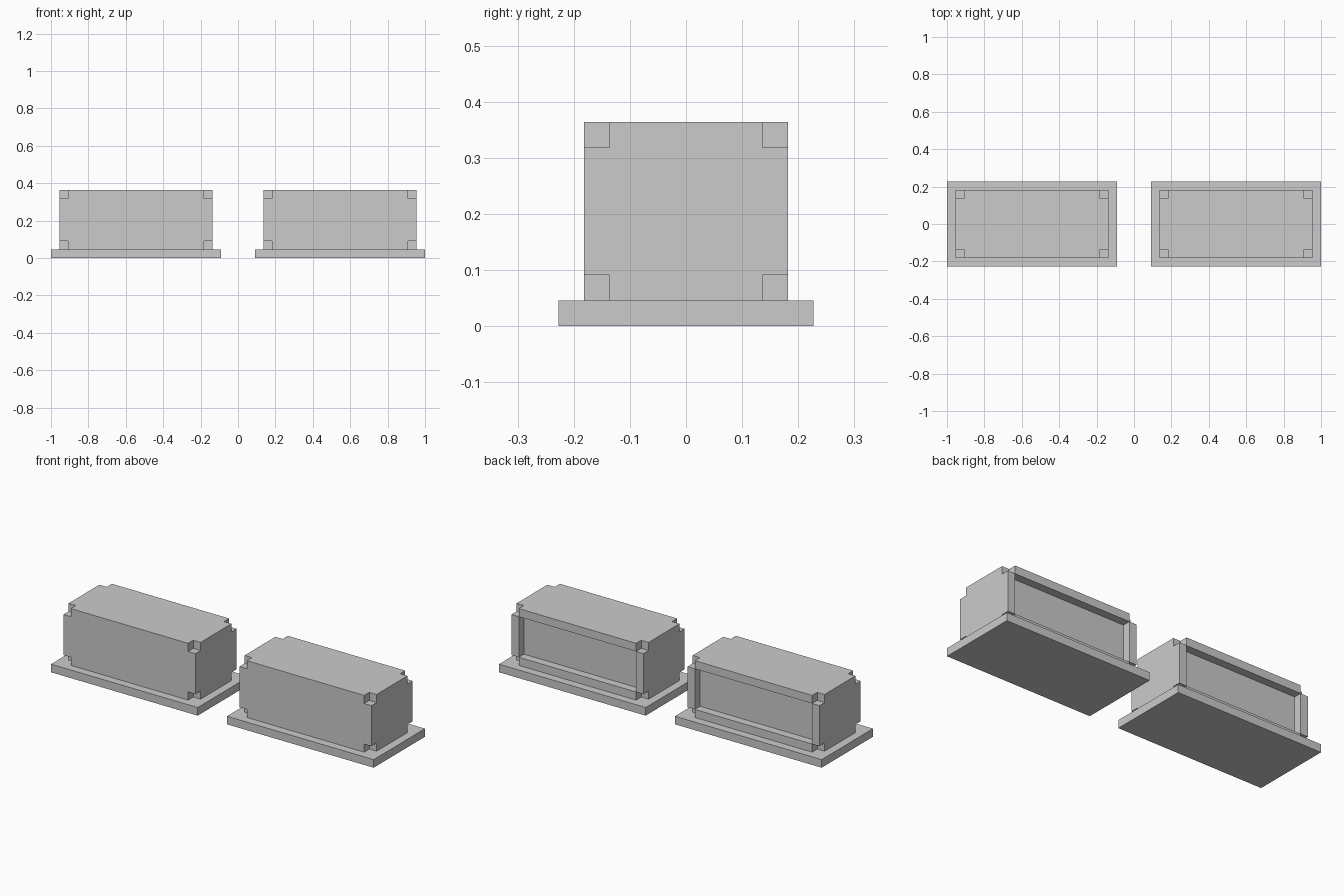
import bpy, bmesh
from itertools import product

if "Cube" in bpy.data.objects:
    bpy.data.objects.remove(bpy.data.objects["Cube"])

U = 1 / 22          # module: plate thickness, notch size, recess depth


def make_object(name, bm, x):
    bmesh.ops.remove_doubles(bm, verts=bm.verts[:], dist=1e-5)
    bmesh.ops.dissolve_limit(bm, angle_limit=0.01, verts=bm.verts[:], edges=bm.edges[:])
    mesh = bpy.data.meshes.new(name)
    bm.to_mesh(mesh)
    bm.free()
    ob = bpy.data.objects.new(name, mesh)
    ob.location.x = x
    bpy.context.collection.objects.link(ob)
    return ob


def cells(xs, ys, zs, solid):
    """Skin of the solid cells in a block split along the given coordinates."""
    bm = bmesh.new()
    grid = (xs, ys, zs)
    filled = {c for c in product(*(range(len(g) - 1) for g in grid)) if solid(*c)}
    for c in filled:
        for axis, side in product(range(3), (0, 1)):
            n = list(c)
            n[axis] += 2 * side - 1
            if tuple(n) in filled:
                continue
            a, b = (axis + 1) % 3, (axis + 2) % 3
            loop = []
            for da, db in ((0, 0), (1, 0), (1, 1), (0, 1)):
                i = list(c)
                i[axis] += side
                i[a] += da
                i[b] += db
                loop.append(bm.verts.new([grid[k][i[k]] for k in range(3)]))
            bm.faces.new(loop if side else loop[::-1])
    return bm


def body_solid(i, j, k):
    corner = i != 1 and j != 1 and k != 1       # eight notched corners
    recess = (i, j, k) == (1, 2, 1)             # recessed back panel
    return not (corner or recess)


for side, x in (("left", -12 * U), ("right", 12 * U)):
    # base plate
    make_object(side + "_base_plate",
                cells([-10 * U, 10 * U], [-5 * U, 5 * U], [0, U], lambda *c: True), x)
    # box with notched corners and a framed back
    make_object(side + "_box_body",
                cells([v * U for v in (-9, -8, 8, 9)],
                      [v * U for v in (-4, -3, 3, 4)],
                      [v * U for v in (1, 2, 7, 8)], body_solid), x)
